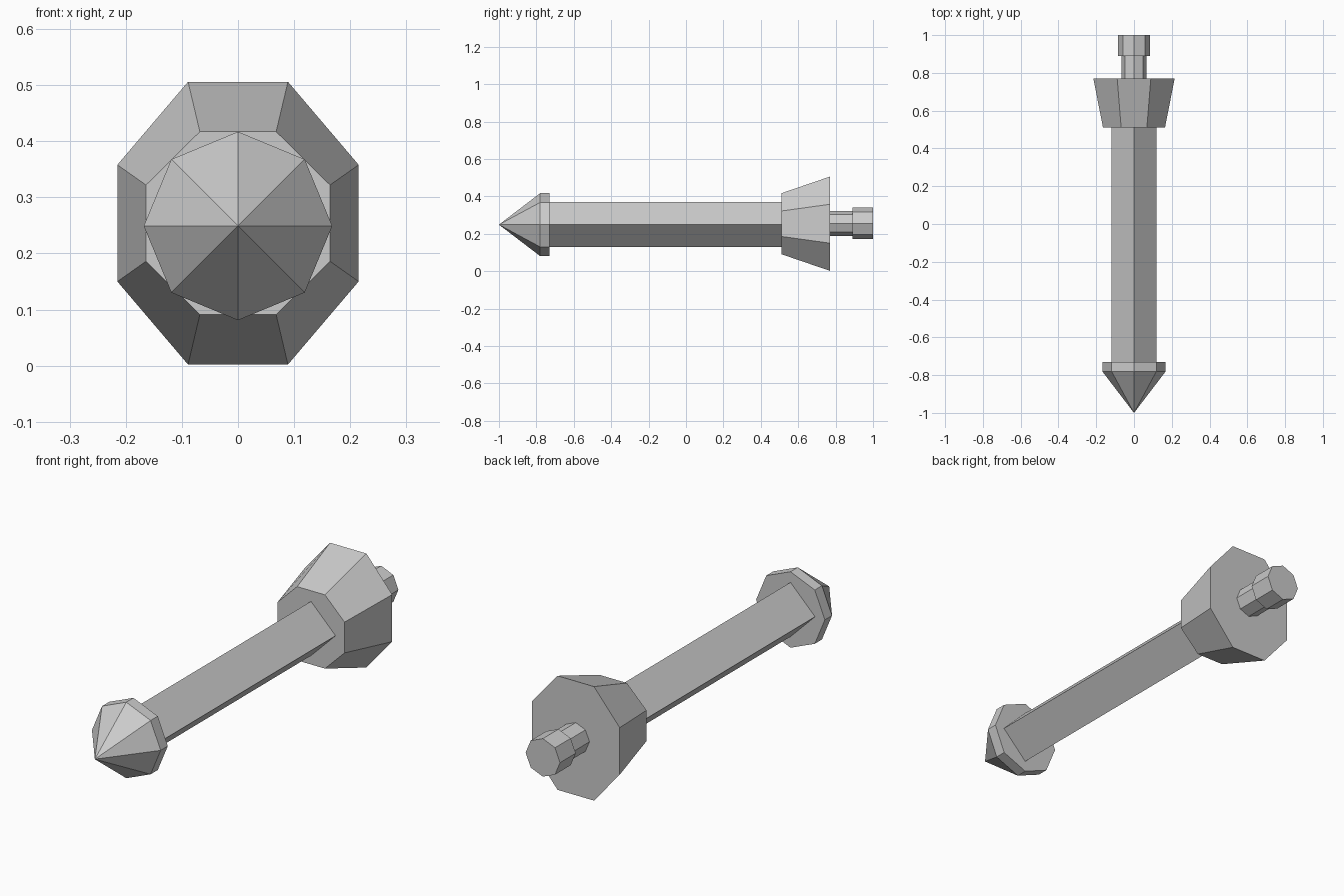
import bpy, bmesh
from math import sin, cos, tau

if "Cube" in bpy.data.objects:
    bpy.data.objects.remove(bpy.data.objects["Cube"])


def circle(radius, sides):
    # Polygon cross-section with a corner pointing straight up
    return [(radius * sin(tau * i / sides), radius * cos(tau * i / sides)) for i in range(sides)]


def chamfered(half_w, half_h, flat_x, flat_z):
    # Rectangle with cut corners
    quarter = [(flat_x, half_h), (half_w, flat_z)]
    right = quarter + [(x, -z) for x, z in reversed(quarter)]
    return right + [(-x, -z) for x, z in right]


def loft(name, z, sections, apex_y=None):
    # Skin cross-sections placed along y, with flat ends or a pointed front
    bm = bmesh.new()
    rings = [[bm.verts.new((x, y, z + dz)) for x, dz in pts] for y, pts in sections]
    n = len(rings[0])
    for a, b in zip(rings, rings[1:]):
        for i in range(n):
            j = (i + 1) % n
            bm.faces.new((a[i], a[j], b[j], b[i]))
    if apex_y is None:
        bm.faces.new(rings[0])
    else:
        tip = bm.verts.new((0, apex_y, z))
        for i in range(n):
            bm.faces.new((tip, rings[0][i], rings[0][(i + 1) % n]))
    bm.faces.new(rings[-1])
    bmesh.ops.recalc_face_normals(bm, faces=bm.faces)
    mesh = bpy.data.meshes.new(name)
    bm.to_mesh(mesh)
    bm.free()
    obj = bpy.data.objects.new(name, mesh)
    bpy.context.collection.objects.link(obj)
    return obj


# Pointed head with a short collar
head = circle(0.168, 8)
loft("pointed_head", 0.249, [(-0.78, head), (-0.73, head)], apex_y=-1.0)

# Square shaft turned on its corner
shaft = circle(0.12, 4)
loft("shaft", 0.25, [(-0.73, shaft), (0.51, shaft)])

# Flared, corner-cut housing
loft("flared_housing", 0.254, [(0.51, chamfered(0.164, 0.163, 0.068, 0.068)),
                               (0.77, chamfered(0.215, 0.252, 0.089, 0.104))])

# Rear neck and knob
for name, radius, y0, y1 in (("rear_neck", 0.067, 0.77, 0.89), ("rear_knob", 0.084, 0.89, 1.0)):
    ring = circle(radius, 8)
    loft(name, 0.256, [(y0, ring), (y1, ring)])
